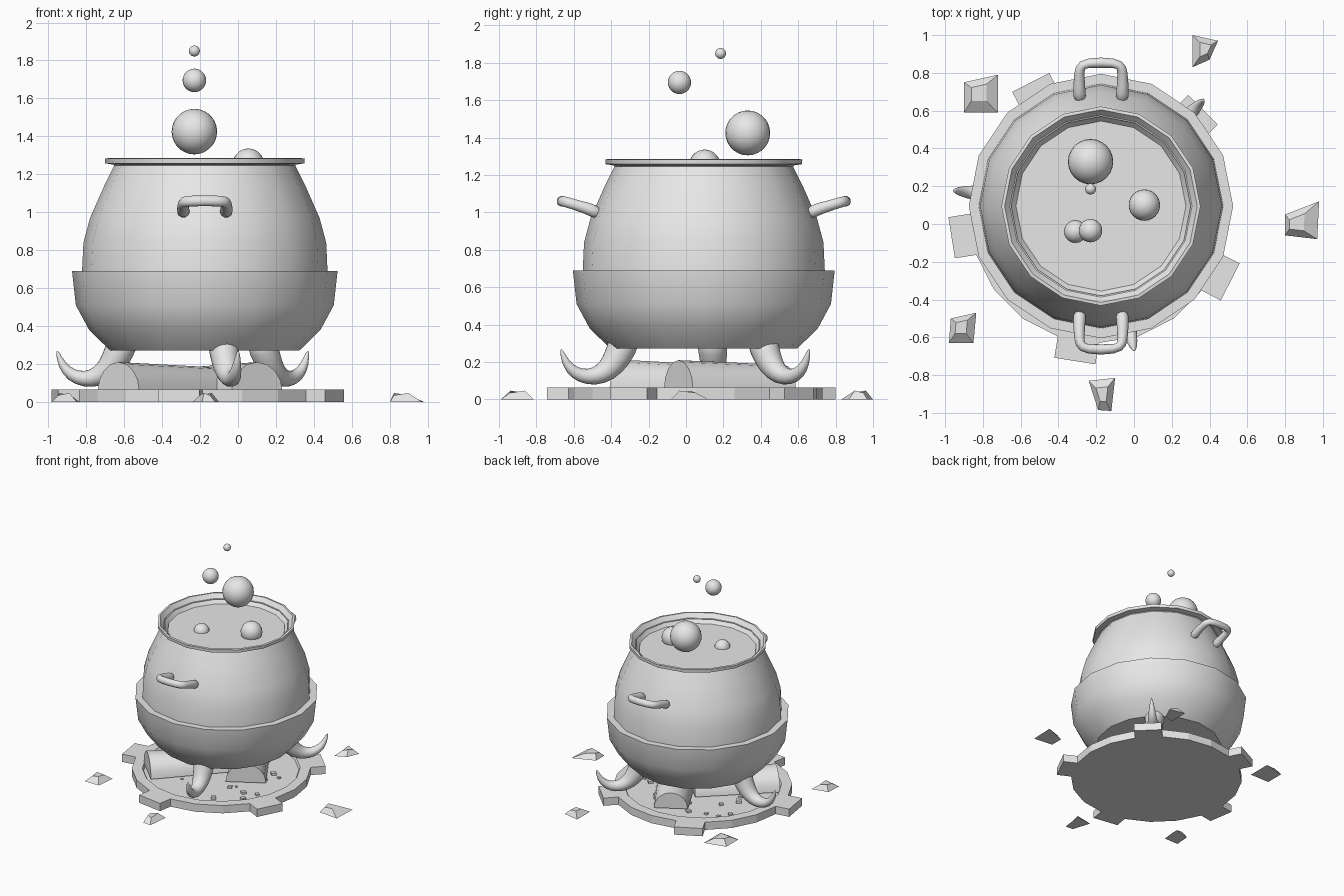
import bpy, bmesh, math, random
from mathutils import Vector, Matrix

cube = bpy.data.objects.get("Cube")
if cube:
    bpy.data.objects.remove(cube)

grey = bpy.data.materials.new("plain grey")
grey.use_nodes = True
grey.diffuse_color = (0.8, 0.8, 0.8, 1)
grey.node_tree.nodes["Principled BSDF"].inputs["Base Color"].default_value = (0.8, 0.8, 0.8, 1)

POT = Vector((-0.175, 0.095, 0))
BASE = Vector((-0.19, 0.05, 0))


def finish(name, bm, angle=None, location=(0, 0, 0)):
    bmesh.ops.recalc_face_normals(bm, faces=bm.faces)
    mesh = bpy.data.meshes.new(name)
    bm.to_mesh(mesh)
    bm.free()
    mesh.materials.append(grey)
    ob = bpy.data.objects.new(name, mesh)
    ob.location = location
    bpy.context.collection.objects.link(ob)
    if angle:
        bpy.ops.object.select_all(action='DESELECT')
        ob.select_set(True)
        bpy.context.view_layer.objects.active = ob
        bpy.ops.object.shade_smooth_by_angle(angle=math.radians(angle))
    return ob


def loft(bm, rings, closed=True):
    """Skin rings of points and cap both ends."""
    rings = [[bm.verts.new(p) for p in ring] for ring in rings]
    n = len(rings[0])
    for a, b in zip(rings, rings[1:]):
        for i in range(n):
            j = (i + 1) % n
            bm.faces.new((a[i], a[j], b[j], b[i]))
    if closed:
        bm.faces.new(rings[0][::-1])
        bm.faces.new(rings[-1])


def circle(r, z, n):
    return [(r * math.cos(math.tau * i / n), r * math.sin(math.tau * i / n), z) for i in range(n)]


def lathe(name, profile, n, location, angle=None):
    bm = bmesh.new()
    loft(bm, [circle(r, z, n) for r, z in profile])
    return finish(name, bm, angle, location)


def tube(name, path, radii, ref, n=10):
    """Smooth tube along a path; ref is roughly the normal of its plane."""
    path = [Vector(p) for p in path]
    rings = []
    for k, p in enumerate(path):
        t = (path[min(k + 1, len(path) - 1)] - path[max(k - 1, 0)]).normalized()
        u = t.cross(ref).normalized()
        v = t.cross(u)
        rings.append([p + radii[k] * (u * math.cos(math.tau * i / n) + v * math.sin(math.tau * i / n))
                      for i in range(n)])
    bm = bmesh.new()
    loft(bm, rings)
    ob = finish(name, bm, 60)
    sub = ob.modifiers.new("Smooth", 'SUBSURF')
    sub.levels = sub.render_levels = 1
    return ob


# Pot: belly with a stepped band, shoulder, neck, flared lip and inner wall
lathe("pot", [(0.5, 0.272), (0.61, 0.38), (0.68, 0.51), (0.70, 0.69), (0.647, 0.69),
              (0.64, 0.84), (0.605, 0.97), (0.53, 1.14), (0.475, 1.25), (0.525, 1.258),
              (0.527, 1.283), (0.51, 1.285), (0.44, 1.20)], 16, POT, 40)
lathe("liquid", [(0.45, 1.205), (0.45, 1.22)], 16, POT)

# Bubbles in and above the liquid
for i, (x, y, z, r) in enumerate([(-0.23, 0.33, 1.425, 0.12), (-0.23, -0.035, 1.695, 0.062),
                                  (-0.23, 0.185, 1.85, 0.029), (0.055, 0.1, 1.253, 0.083),
                                  (-0.31, -0.04, 1.215, 0.06)]):
    bm = bmesh.new()
    bmesh.ops.create_uvsphere(bm, u_segments=24, v_segments=14, radius=r)
    finish(f"bubble_{i + 1}", bm, 60, (x, y, z))

# Handles on the front and back
for name, s in (("front_handle", -1), ("back_handle", 1)):
    half = [(0.11, 0.56, 0.99), (0.115, 0.60, 1.015), (0.115, 0.67, 1.035),
            (0.113, 0.735, 1.056), (0.085, 0.76, 1.06)]
    pts = half + [(-x, y, z) for x, y, z in reversed(half)]
    tube(name, [POT + Vector((x, s * y, z)) for x, y, z in pts],
         [0.036, 0.036] + [0.03] * 6 + [0.036, 0.036], Vector((0, 0, 1)))

# Three curled feet
leg = [(0.42, 0.36, 0.09), (0.45, 0.27, 0.085), (0.50, 0.18, 0.073), (0.565, 0.13, 0.057),
       (0.64, 0.117, 0.045), (0.71, 0.14, 0.036), (0.76, 0.195, 0.024), (0.785, 0.275, 0.006)]
for name, deg in (("back_left_leg", 46), ("right_leg", 174), ("front_leg", -77)):
    a = math.radians(deg)
    out = Vector((math.cos(a), math.sin(a), 0))
    tube(name, [POT + out * r + Vector((0, 0, z)) for r, z, _ in leg],
         [w for _, _, w in leg], Vector((-out.y, out.x, 0)))

# Hearth plate with raised rim, sunken floor and five teeth
lathe("hearth_plate", [(0.68, 0), (0.68, 0.065), (0.60, 0.065), (0.59, 0.045)], 20, BASE)
for i in range(5):
    a = math.radians(-27 + 72 * i)
    bm = bmesh.new()
    bmesh.ops.create_cube(bm, size=1, matrix=Matrix.Rotation(a, 4, 'Z')
                          @ Matrix.Translation((0.71, 0, 0.0325)) @ Matrix.Diagonal((0.15, 0.22, 0.065, 1)))
    finish(f"hearth_tooth_{i + 1}", bm, None, BASE)

# Embers scattered on the floor
random.seed(4)
bm = bmesh.new()
for i in range(28):
    a, r, s = random.uniform(0, math.tau), random.uniform(0.3, 0.56), random.uniform(0.015, 0.04)
    bmesh.ops.create_cube(bm, size=s, matrix=Matrix.Translation((r * math.cos(a), r * math.sin(a), 0.045))
                          @ Matrix.Rotation(random.uniform(0, 3), 4, 'Z'))
finish("embers", bm, None, BASE)


# Split logs: tapered half cylinders lying on the plate
def log(name, start, deg, length):
    bm = bmesh.new()
    rings = []
    for x, r in ((0, 0.155), (length, 0.13)):
        arc = [math.pi * i / 8 for i in range(9)]
        rings.append([(x, r * math.cos(t), r * math.sin(t)) for t in arc])
    loft(bm, rings)
    ob = finish(name, bm, 30, (*start, 0.055))
    ob.rotation_euler.z = math.radians(deg)


log("right_log", (-0.63, -0.30), 45, 0.65)
log("left_log", (0.10, -0.04), 120, 0.65)

# Loose rocks around the hearth: base corners pulled in towards a peak
rocks = [
    ((-0.83, 0.70), [(-0.90, 0.59), (-0.72, 0.59), (-0.72, 0.79), (-0.90, 0.75)]),
    ((0.38, 0.93), [(0.31, 0.83), (0.40, 0.87), (0.445, 0.97), (0.31, 1.0)]),
    ((0.84, 0.0), [(0.80, -0.06), (0.97, -0.08), (0.98, 0.12), (0.80, 0.05)]),
    ((-0.17, -0.90), [(-0.24, -0.83), (-0.10, -0.815), (-0.12, -0.99), (-0.19, -0.985)]),
    ((-0.92, -0.54), [(-0.98, -0.63), (-0.85, -0.63), (-0.835, -0.47), (-0.97, -0.50)]),
]
for i, (peak, corners) in enumerate(rocks):
    peak = Vector(peak)
    bm = bmesh.new()
    top = [Vector(c).lerp(peak, 0.55) for c in corners]
    loft(bm, [[(x, y, 0) for x, y in corners],
              [(p.x, p.y, 0.035 + 0.012 * (k % 2)) for k, p in enumerate(top)]])
    finish(f"rock_{i + 1}", bm)
